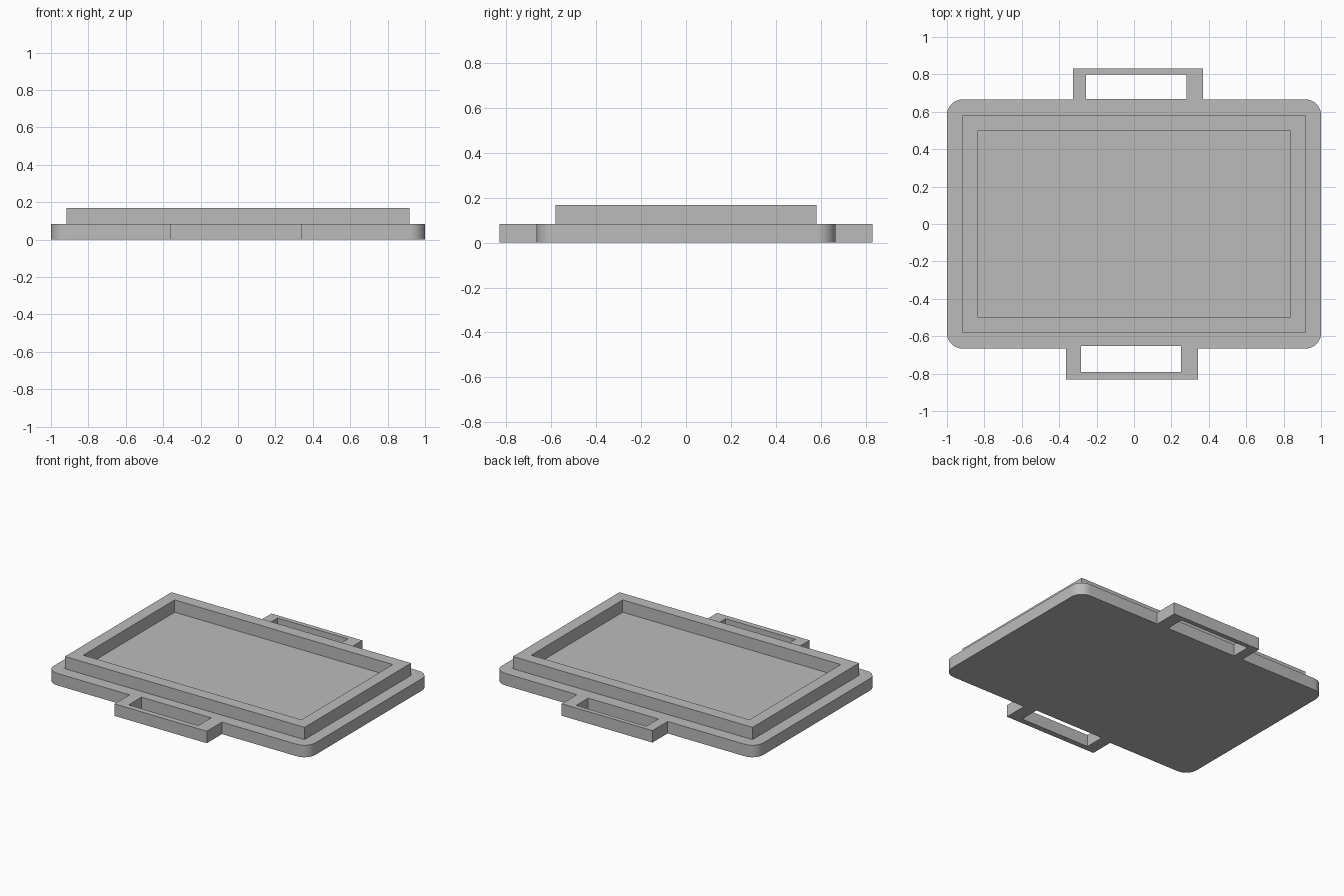
import bpy
import bmesh
from math import cos, sin, radians

cube = bpy.data.objects.get("Cube")
if cube:
    bpy.data.objects.remove(cube, do_unlink=True)

grey = bpy.data.materials.new("plain grey")
grey.use_nodes = True
COLOUR = (0.5, 0.5, 0.5, 1)
grey.diffuse_color = COLOUR
grey.node_tree.nodes["Principled BSDF"].inputs["Base Color"].default_value = COLOUR

HALF_X, HALF_Y, RADIUS, THICK = 1.0, 0.666, 0.083, 0.083


def rect(x0, x1, y0, y1):
    return [(x0, y0), (x1, y0), (x1, y1), (x0, y1)]


def corner(sx, sy, start, steps=12):
    """Quarter circle at one corner of the plate, counter-clockwise."""
    cx, cy = sx * (HALF_X - RADIUS), sy * (HALF_Y - RADIUS)
    angles = [radians(start + 90 * i / steps) for i in range(steps + 1)]
    return [(cx + RADIUS * cos(a), cy + RADIUS * sin(a)) for a in angles]


def extruded(name, loops, z0, z1):
    """Solid from a flat outline (first loop) with holes (other loops)."""
    curve = bpy.data.curves.new(name + "_outline", "CURVE")
    curve.dimensions = "2D"
    curve.fill_mode = "BOTH"
    curve.extrude = (z1 - z0) / 2
    for loop in loops:
        spline = curve.splines.new("POLY")
        spline.points.add(len(loop) - 1)
        for point, (x, y) in zip(spline.points, loop):
            point.co = (x, y, 0, 1)
        spline.use_cyclic_u = True
    helper = bpy.data.objects.new(name + "_outline", curve)
    mesh = bpy.data.meshes.new_from_object(helper)
    bpy.data.objects.remove(helper)
    bpy.data.curves.remove(curve)

    # Weld caps to walls and tidy the flat faces
    bm = bmesh.new()
    bm.from_mesh(mesh)
    bmesh.ops.remove_doubles(bm, verts=bm.verts, dist=0.0005)
    bmesh.ops.translate(bm, verts=bm.verts, vec=(0, 0, (z0 + z1) / 2))
    bmesh.ops.recalc_face_normals(bm, faces=bm.faces)
    bm.to_mesh(mesh)
    bm.free()

    mesh.name = name
    mesh.materials.clear()
    mesh.materials.append(grey)
    obj = bpy.data.objects.new(name, mesh)
    bpy.context.collection.objects.link(obj)
    bpy.context.view_layer.objects.active = obj
    bpy.ops.object.select_all(action="DESELECT")
    obj.select_set(True)
    bpy.ops.object.shade_smooth_by_angle(angle=radians(30))
    return obj


# Rounded plate with a carrying handle at the front and the back
front_handle = [(-0.364, -HALF_Y), (-0.364, -0.831), (0.343, -0.831), (0.343, -HALF_Y)]
back_handle = [(0.369, HALF_Y), (0.369, 0.832), (-0.326, 0.832), (-0.326, HALF_Y)]
outline = (corner(-1, -1, 180) + front_handle + corner(1, -1, 270)
           + corner(1, 1, 0) + back_handle + corner(-1, 1, 90))
front_grip = rect(-0.283, 0.251, -0.792, -0.652)
back_grip = rect(-0.257, 0.281, 0.668, 0.8)
extruded("base_plate_with_handles", [outline, front_grip, back_grip], 0, THICK)

# Raised square-cornered rim around the flat floor
extruded("raised_rim", [rect(-0.917, 0.917, -0.582, 0.582),
                        rect(-0.835, 0.835, -0.5, 0.5)], THICK - 0.01, 0.168)
